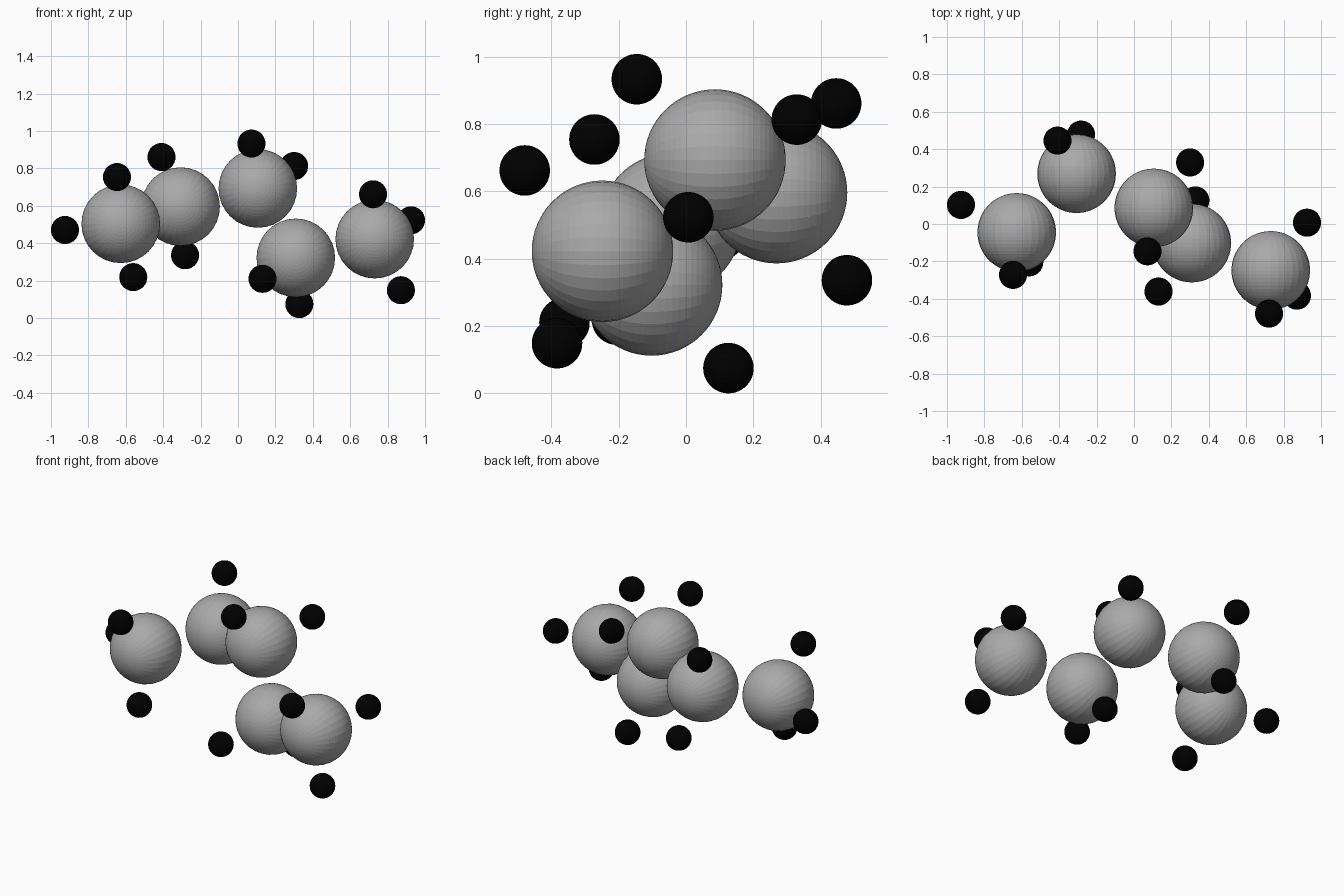
import bpy
from math import pi


def colour(name, value):
    mat = bpy.data.materials.new(name)
    mat.diffuse_color = (value, value, value, 1)
    return mat


grey = colour("grey", 0.4)
black = colour("black", 0.0)

# Chain of large grey balls
large = [(-0.627, -0.045, 0.504), (-0.307, 0.269, 0.596), (0.106, 0.086, 0.693),
         (0.309, -0.102, 0.322), (0.731, -0.248, 0.422)]

# Small black balls, grouped by the large ball they surround
small = [(-0.925, 0.102, 0.471), (-0.647, -0.272, 0.754), (-0.560, -0.205, 0.219),
         (-0.409, 0.446, 0.861), (-0.283, 0.478, 0.336),
         (0.072, -0.146, 0.933), (0.300, 0.329, 0.813),
         (0.131, -0.361, 0.210), (0.328, 0.126, 0.075),
         (0.722, -0.479, 0.662), (0.925, 0.007, 0.523), (0.871, -0.383, 0.149)]


def ball(name, centre, radius, material):
    # Poles point along y
    bpy.ops.mesh.primitive_uv_sphere_add(segments=32, ring_count=32, radius=radius,
                                         location=centre, rotation=(pi / 2, 0, 0))
    obj = bpy.context.object
    obj.name = name
    obj.data.materials.append(material)


for i, p in enumerate(large, 1):
    ball(f"large_ball_{i}", p, 0.21, grey)
for i, p in enumerate(small, 1):
    ball(f"small_ball_{i}", p, 0.075, black)
